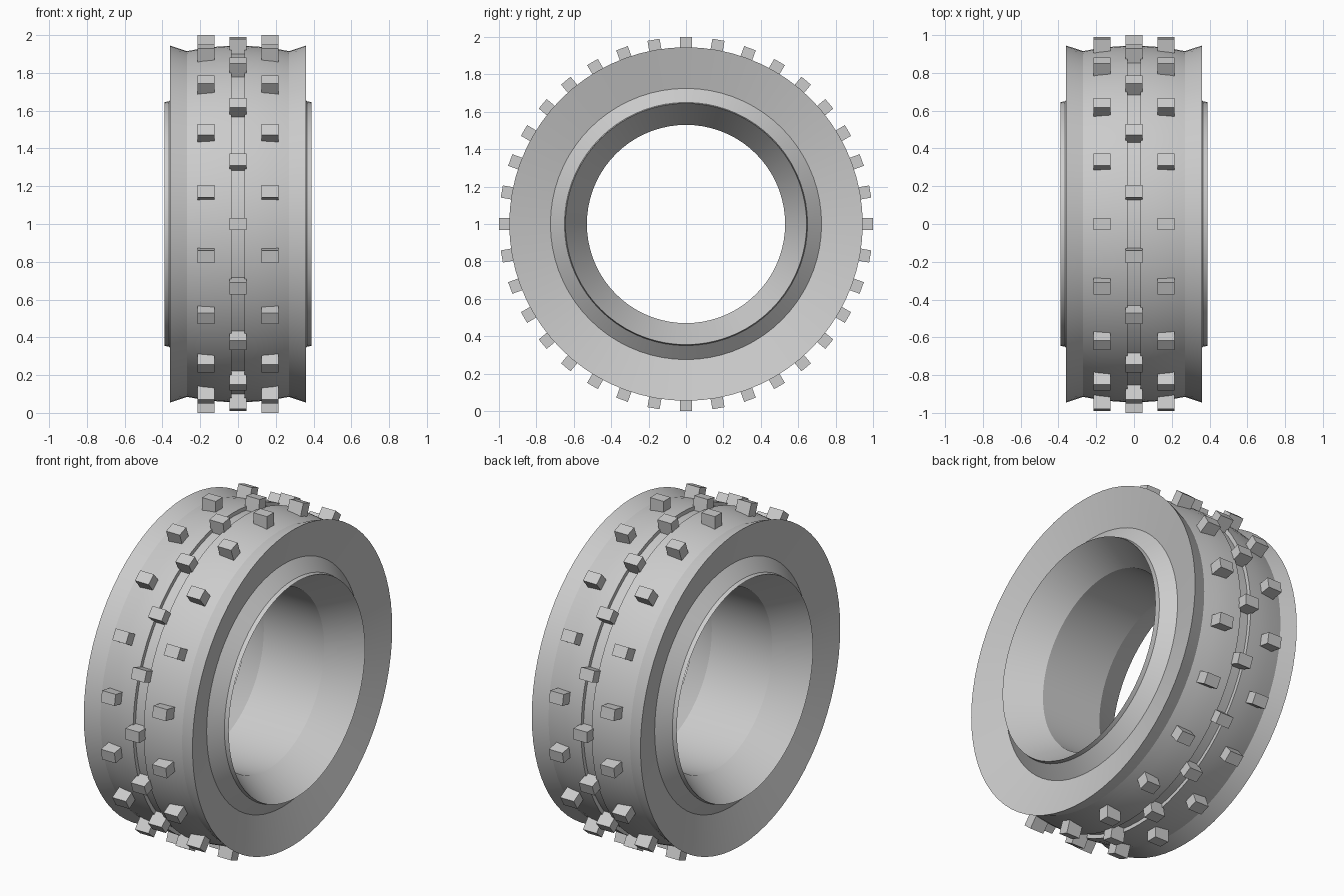
import bpy, bmesh, math
from mathutils import Matrix

cube = bpy.data.objects.get("Cube")
if cube:
    bpy.data.objects.remove(cube, do_unlink=True)

SEGMENTS = 72
rubber = bpy.data.materials.new("grey_rubber")
rubber.use_nodes = True
GREY = (0.6, 0.6, 0.6, 1)
rubber.diffuse_color = GREY
rubber.node_tree.nodes["Principled BSDF"].inputs["Base Color"].default_value = GREY


def finish(bm, name):
    bmesh.ops.recalc_face_normals(bm, faces=bm.faces)
    mesh = bpy.data.meshes.new(name)
    bm.to_mesh(mesh)
    bm.free()
    mesh.materials.append(rubber)
    obj = bpy.data.objects.new(name, mesh)
    bpy.context.collection.objects.link(obj)
    obj.location.z = 1
    return obj


# Tyre body: half cross-section (x, radius) from bore to tread groove, mirrored
half = [(0.2, 0.53), (0.39, 0.645), (0.365, 0.65), (0.30, 0.725), (0.36, 0.945),
        (0.27, 0.915), (0.19, 0.93), (0.1, 0.94), (0.035, 0.943), (0.035, 0.92)]
profile = half + [(-x, r) for x, r in reversed(half)]
bm = bmesh.new()
rings = []
for i in range(SEGMENTS):
    a = math.tau * i / SEGMENTS
    rings.append([bm.verts.new((x, r * math.cos(a), r * math.sin(a))) for x, r in profile])
for i, ring in enumerate(rings):
    after = rings[(i + 1) % SEGMENTS]
    for j in range(len(profile)):
        k = (j + 1) % len(profile)
        bm.faces.new((ring[j], ring[k], after[k], after[j]))
tyre = finish(bm, "tyre_body")
bpy.context.view_layer.objects.active = tyre
tyre.select_set(True)
bpy.ops.object.shade_smooth_by_angle(angle=math.radians(20))


# Tread knobs: three staggered rows of blocks
def knob_row(name, x, start):
    bm = bmesh.new()
    for i in range(18):
        turn = Matrix.Rotation(math.radians(start + i * 20), 4, 'X')
        place = Matrix.Translation((x, 0.95, 0))
        size = Matrix.Diagonal((0.09, 0.1, 0.066, 1))
        bmesh.ops.create_cube(bm, size=1, matrix=turn @ place @ size)
    finish(bm, name)


knob_row("centre_knobs", 0, 0)
knob_row("left_knobs", 0.17, 10)
knob_row("right_knobs", -0.17, 10)
